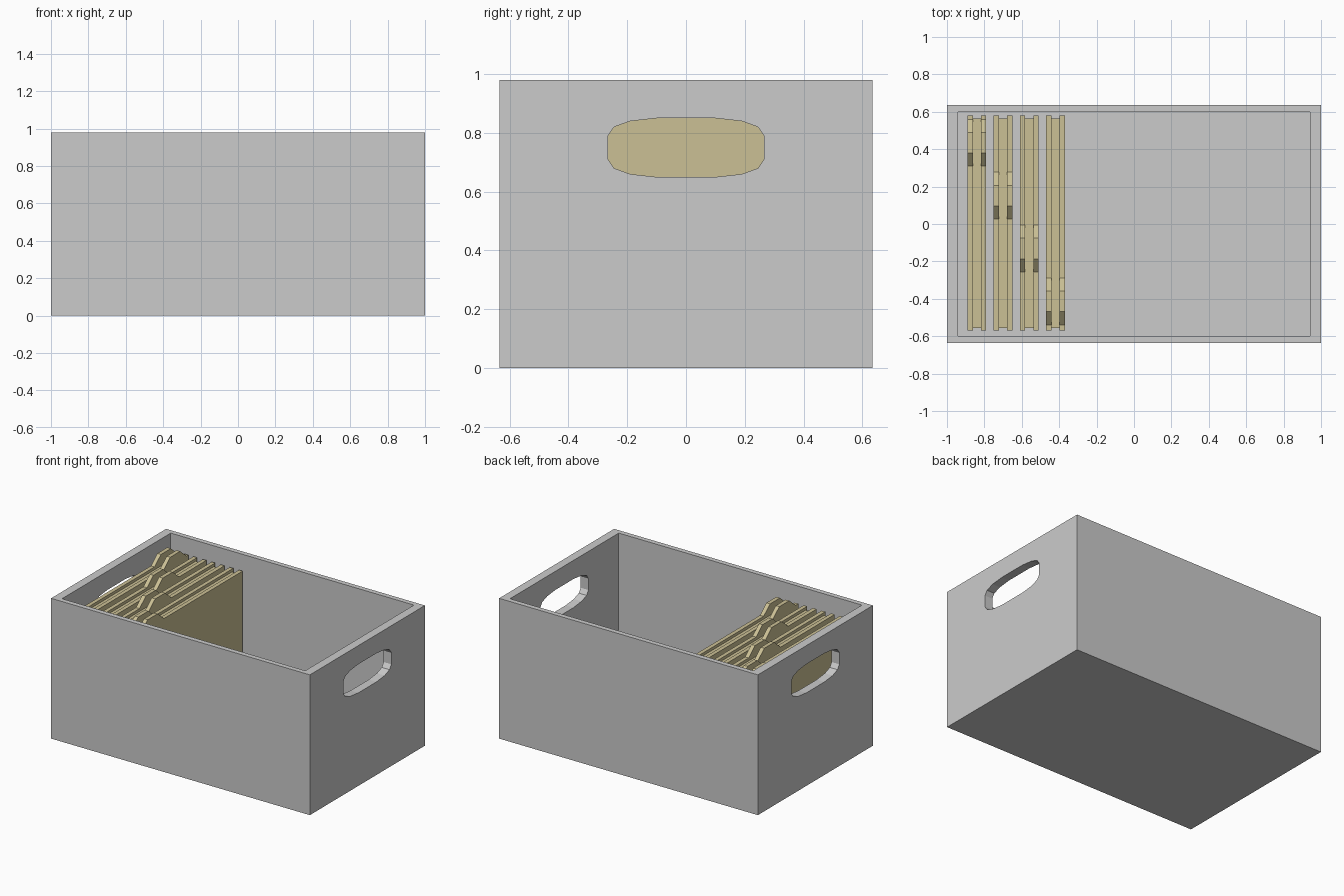
import bpy, bmesh

if "Cube" in bpy.data.objects:
    bpy.data.objects.remove(bpy.data.objects["Cube"])

def material(name, rgb):
    m = bpy.data.materials.new(name)
    m.diffuse_color = (*rgb, 1)
    m.use_nodes = True
    m.node_tree.nodes["Principled BSDF"].inputs["Base Color"].default_value = m.diffuse_color
    return m

GREY = material("grey plastic", (0.60, 0.60, 0.60))
BEIGE = material("beige card", (0.60, 0.53, 0.30))

def finish(bm, name, mat):
    bmesh.ops.recalc_face_normals(bm, faces=bm.faces)
    me = bpy.data.meshes.new(name)
    bm.to_mesh(me)
    bm.free()
    me.materials.append(mat)
    ob = bpy.data.objects.new(name, me)
    bpy.context.collection.objects.link(ob)
    return ob

def add_prism(bm, profile, x0, x1):
    """Extrude a y-z outline from x0 to x1."""
    face = bm.faces.new([bm.verts.new((x0, y, z)) for y, z in profile])
    ext = bmesh.ops.extrude_face_region(bm, geom=[face])["geom"]
    verts = [v for v in ext if isinstance(v, bmesh.types.BMVert)]
    bmesh.ops.translate(bm, verts=verts, vec=(x1 - x0, 0, 0))

def rect(y0, y1, z0, z1):
    return [(y0, z0), (y1, z0), (y1, z1), (y0, z1)]

def cut(target, name, profile, x0, x1):
    bm = bmesh.new()
    add_prism(bm, profile, x0, x1)
    cutter = finish(bm, name, GREY)
    cutter.hide_render = True
    cutter.hide_viewport = True
    mod = target.modifiers.new(name, 'BOOLEAN')
    mod.operation = 'DIFFERENCE'
    mod.solver = 'EXACT'
    mod.object = cutter

# Open box with a hand hole through both ends
FLOOR = 0.04
bm = bmesh.new()
add_prism(bm, rect(-0.635, 0.635, 0, 0.98), -1, 1)
box = finish(bm, "storage_box", GREY)
cut(box, "cavity_cutter", rect(-0.60, 0.60, FLOOR, 1.2), -0.94, 0.94)
quarter = [(0.265, 0.04), (0.245, 0.07), (0.19, 0.09), (0.10, 0.10)]
hole = quarter + [(-y, z) for y, z in reversed(quarter)]
hole += [(-y, -z) for y, z in quarter] + [(y, -z) for y, z in reversed(quarter)]
cut(box, "hand_hole_cutter", [(y, z + 0.75) for y, z in hole], -1.2, 1.2)

# Hanging folders: two tabbed covers around a slightly lower paper block
BASE, TAB = 0.875, 0.935
for i in range(4):
    x = -0.84 + 0.14 * i
    t = 0.435 - 0.283 * i          # tab centre, stepping towards the front
    cover = [(-0.57, FLOOR), (0.58, FLOOR), (0.58, BASE), (t + 0.125, BASE),
             (t + 0.055, TAB), (t - 0.055, TAB), (t - 0.125, BASE), (-0.57, BASE)]
    bm = bmesh.new()
    add_prism(bm, cover, x - 0.05, x - 0.022)
    add_prism(bm, cover, x + 0.022, x + 0.05)
    finish(bm, f"folder_covers_{i + 1}", BEIGE)
    bm = bmesh.new()
    add_prism(bm, rect(-0.555, 0.565, FLOOR, 0.855), x - 0.022, x + 0.022)
    finish(bm, f"folder_papers_{i + 1}", BEIGE)
